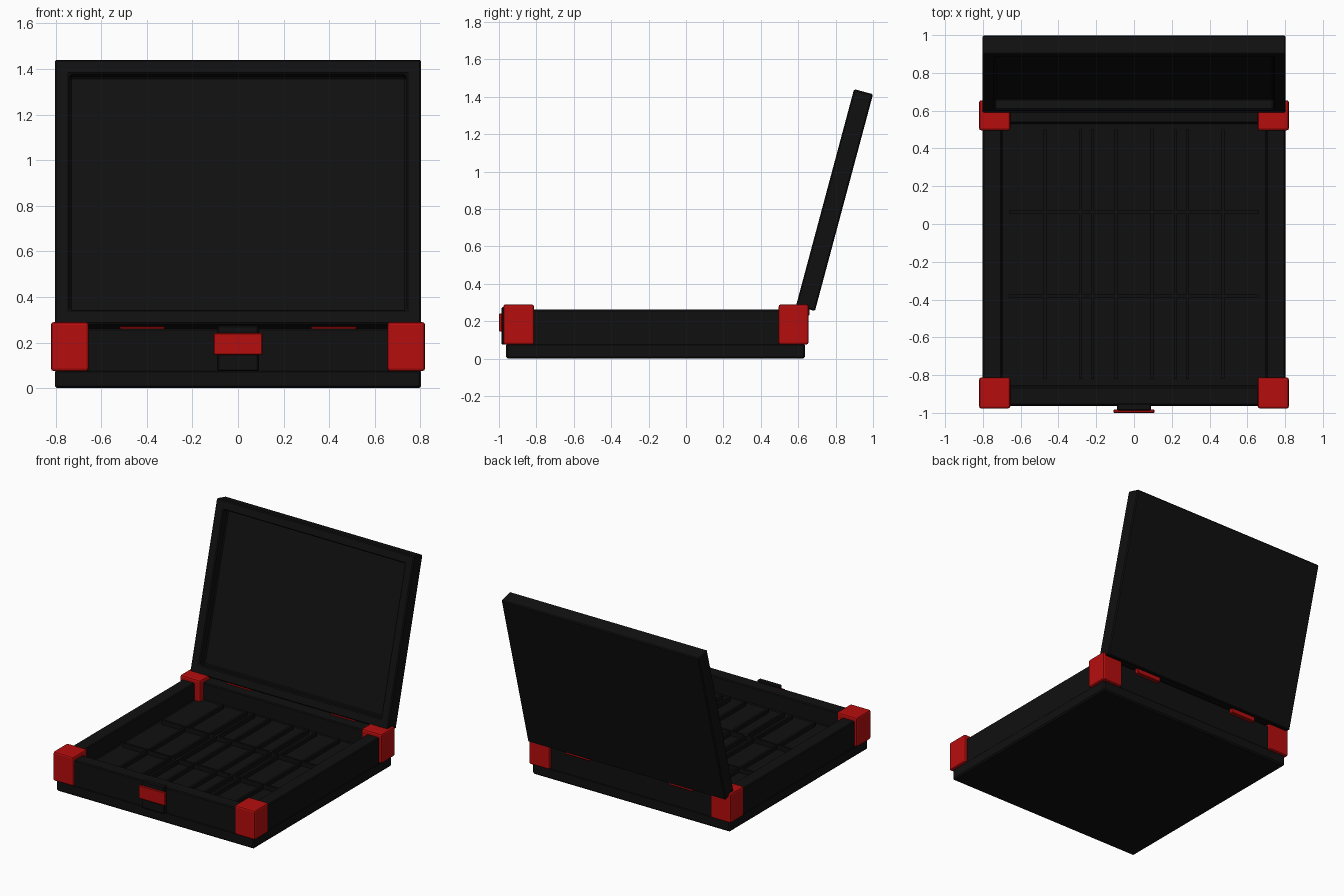
import bpy, bmesh
from math import radians

if "Cube" in bpy.data.objects:
    bpy.data.objects.remove(bpy.data.objects["Cube"])


def material(name, rgb):
    m = bpy.data.materials.new(name)
    m.diffuse_color = (*rgb, 1)
    m.use_nodes = True
    m.node_tree.nodes["Principled BSDF"].inputs["Base Color"].default_value = m.diffuse_color
    return m


BLACK = material("black_plastic", (0.005, 0.005, 0.005))
RED = material("red_plastic", (0.47, 0.004, 0.004))


def box(name, x, y, z, mat, bevel=0.0, rim=None, depth=0.0, segments=1):
    """Box from (min, max) ranges; rim and depth sink a pit in the top face."""
    bm = bmesh.new()
    bmesh.ops.create_cube(bm, size=1)
    for v in bm.verts:
        v.co = [r[0] + (c + 0.5) * (r[1] - r[0]) for c, r in zip(v.co, (x, y, z))]
    if rim:
        bm.normal_update()
        top = max(bm.faces, key=lambda f: f.normal.z)
        bmesh.ops.inset_region(bm, faces=[top], thickness=rim)
        inner = bmesh.ops.extrude_discrete_faces(bm, faces=[top])["faces"][0]
        bmesh.ops.translate(bm, verts=inner.verts, vec=(0, 0, -depth))
    bmesh.ops.recalc_face_normals(bm, faces=bm.faces)
    me = bpy.data.meshes.new(name)
    bm.to_mesh(me)
    bm.free()
    me.materials.append(mat)
    ob = bpy.data.objects.new(name, me)
    bpy.context.collection.objects.link(ob)
    if bevel:
        mod = ob.modifiers.new("bevel", "BEVEL")
        mod.width = bevel
        mod.segments = segments
        mod.limit_method = 'ANGLE'
    return ob


# Case bottom: lower skirt and open tray
box("base_skirt", (-0.803, 0.803), (-0.963, 0.637), (0.0, 0.082), BLACK, 0.01)
box("tray", (-0.8, 0.8), (-0.96, 0.634), (0.07, 0.262), BLACK, 0.006, rim=0.14, depth=0.125)

# Compartment dividers: thin columns, main columns and two cross rows
for i in range(1, 7):
    cx = -0.66 + i * 1.32 / 7
    box("column_divider", (cx - 0.008, cx + 0.008), (-0.82, 0.5), (0.13, 0.165), BLACK)
for cx in (-0.22, 0.22):
    box("main_divider", (cx - 0.008, cx + 0.008), (-0.82, 0.5), (0.13, 0.17), BLACK)
for cy in (-0.38, 0.063):
    box("row_divider", (-0.662, 0.662), (cy - 0.008, cy + 0.008), (0.13, 0.17), BLACK)

# Red corner guards and hinge bars on both sides
for s, side in ((-1, "left"), (1, "right")):
    cx = sorted((s * 0.655, s * 0.82))
    box(f"front_{side}_corner_guard", cx, (-0.977, -0.812), (0.075, 0.29), RED, 0.012, segments=2)
    box(f"back_{side}_corner_guard", cx, (0.495, 0.655), (0.075, 0.29), RED, 0.012, segments=2)
    hx = sorted((s * 0.32, s * 0.52))
    box(f"{side}_hinge", hx, (0.61, 0.66), (0.23, 0.27), RED, 0.004)

# Front latch with red tab
box("latch_plate", (-0.09, 0.09), (-0.987, -0.95), (0.075, 0.275), BLACK, 0.006)
box("latch_tab", (-0.108, 0.108), (-1.0, -0.982), (0.145, 0.242), RED, 0.004)

# Open lid: shallow tray leaning back 15 degrees on the rear edge
lid = box("lid", (-0.803, 0.803), (0, 1.2), (-0.105, 0), BLACK, 0.007, rim=0.093, depth=0.06)
lid.location = (0, 0.588, 0.282)
lid.rotation_euler.x = radians(75)
